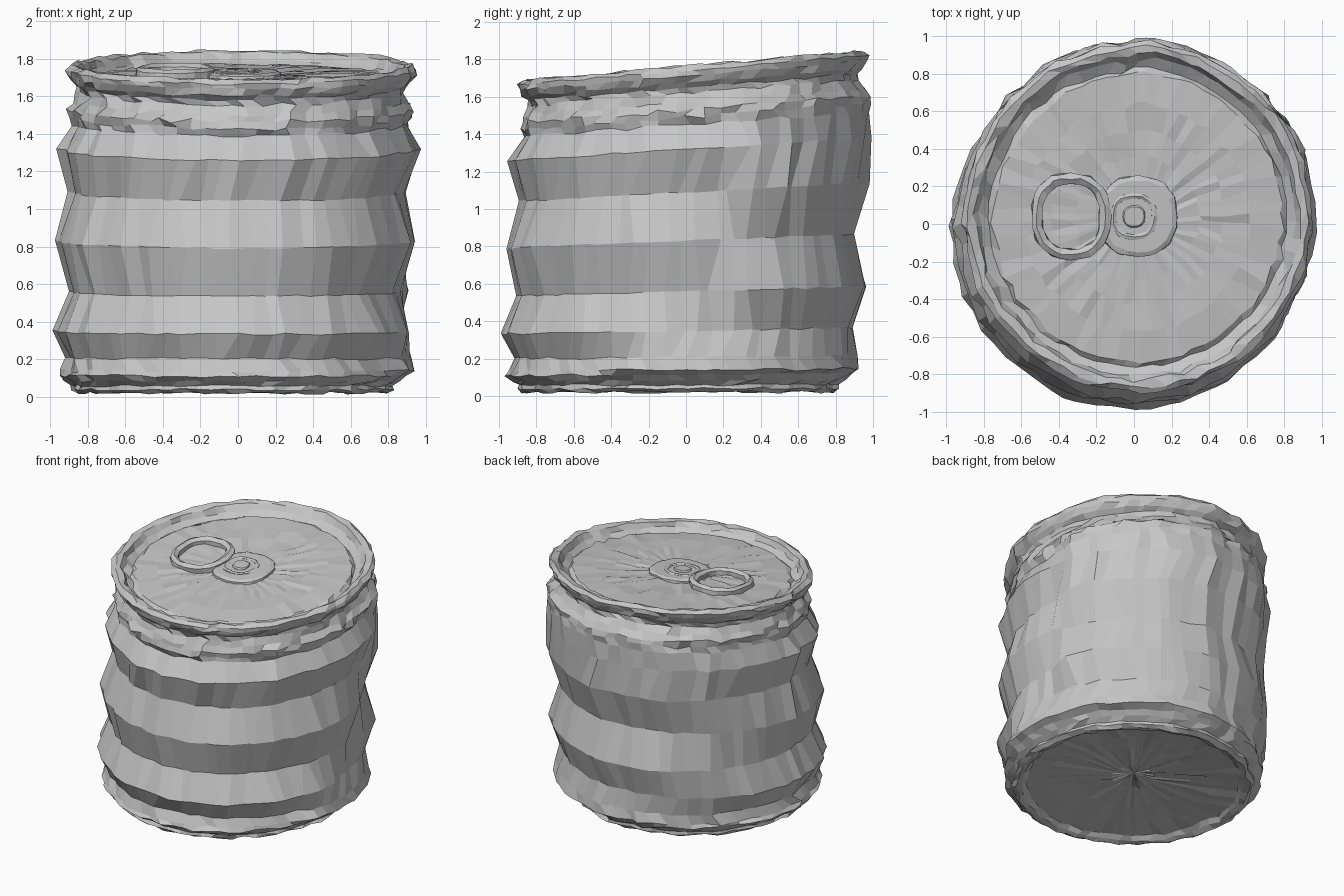
import bpy, bmesh, math, random

random.seed(4)
SEGMENTS = 64
cube = bpy.data.objects.get("Cube")
if cube:
    bpy.data.objects.remove(cube)

metal = bpy.data.materials.new("grey_metal")
metal.use_nodes = True
GREY = (0.57, 0.57, 0.57, 1)
metal.diffuse_color = GREY
metal.node_tree.nodes["Principled BSDF"].inputs["Base Color"].default_value = GREY


def lift(y, z):
    """Slope the upper part of the can up towards the back."""
    return max(0.0, z + 0.085 * y * z / 1.75)


def finish(name, bm):
    bmesh.ops.recalc_face_normals(bm, faces=bm.faces)
    mesh = bpy.data.meshes.new(name)
    bm.to_mesh(mesh)
    bm.free()
    mesh.materials.append(metal)
    obj = bpy.data.objects.new(name, mesh)
    bpy.context.collection.objects.link(obj)


def fold_weight(angle, z):
    """1 where the folds follow the front, 0 where they are offset at the back."""
    deg = (math.degrees(angle) + max(0, 90 * (0.6 - z))) % 360
    keys = [(0, 0.9), (12, 0.85), (22, 0), (110, 0), (150, 0.6), (185, 1), (340, 1), (360, 0.9)]
    for (a, u), (b, v) in zip(keys, keys[1:]):
        if a <= deg <= b:
            return u + (v - u) * (deg - a) / (b - a)


columns = [random.gauss(0, 0.008) for _ in range(SEGMENTS)]


def bridge(bm, rings):
    """Join neighbouring rings with quads."""
    for low, high in zip(rings, rings[1:]):
        for i in range(len(low)):
            j = (i + 1) % len(low)
            bm.faces.new((low[i], low[j], high[j], high[i]))


def lathe(name, rows, cap_start, cap_end):
    """Crumpled turned surface; rows hold z, front radius, back radius, radial and height noise."""
    bm = bmesh.new()
    rings = []
    for z, front, back, rough, bumpy in rows:
        ring = []
        skew = random.uniform(-0.5, 0.5)
        lean = z / 1.75
        for i in range(SEGMENTS):
            a = math.tau * (i + skew + random.uniform(-0.3, 0.3)) / SEGMENTS
            r = back + (front - back) * fold_weight(a, z)
            r += columns[i] * min(1, rough * 90) + random.uniform(-rough, rough)
            x = r * math.cos(a) - 0.03 + 0.05 * lean
            y = r * math.sin(a) - 0.045 + 0.08 * lean
            ring.append(bm.verts.new((x, y, lift(y, z + random.uniform(-bumpy, bumpy)))))
        rings.append(ring)
    bridge(bm, rings)
    for ring, z in ((rings[0], cap_start), (rings[-1], cap_end)):
        tip = bm.verts.new((0, 0, z))
        for i in range(SEGMENTS):
            bm.faces.new((ring[i], ring[(i + 1) % SEGMENTS], tip))
    finish(name, bm)


def turned(points, rough, bumpy):
    """Rows with the same radius front and back."""
    return [(z, r, r, rough, bumpy) for z, r in points]


# Domed base and its rolled foot
base = turned([(0.095, 0.15), (0.085, 0.4), (0.07, 0.6)], 0.004, 0.007)
foot = turned([(0.055, 0.75), (0.03, 0.785), (0.02, 0.82), (0.04, 0.85),
               (0.06, 0.845), (0.085, 0.88), (0.115, 0.915)], 0.01, 0.008)
# Folded side wall
wall = [(0.14, 0.90, 0.97, 0.012, 0.009), (0.21, 0.88, 0.95, 0.012, 0.008),
        (0.35, 0.955, 0.91, 0.012, 0.006), (0.56, 0.875, 0.975, 0.011, 0.005),
        (0.83, 0.95, 0.89, 0.011, 0.005), (1.09, 0.88, 0.965, 0.011, 0.005),
        (1.32, 0.95, 0.955, 0.014, 0.006), (1.45, 0.88, 0.95, 0.012, 0.01)]
# Crumpled shoulder
shoulder = [(1.49, 0.89, 0.95, 0.017, 0.014), (1.53, 0.90, 0.945, 0.017, 0.014),
            (1.57, 0.88, 0.91, 0.014, 0.014), (1.62, 0.86, 0.87, 0.012, 0.01)]
# Flared rim, inner wall, groove and lid
rim = turned([(1.65, 0.87), (1.675, 0.90), (1.71, 0.92), (1.74, 0.925), (1.765, 0.90),
              (1.755, 0.86), (1.715, 0.835), (1.685, 0.79)], 0.01, 0.008)
lid = turned([(1.705, 0.765), (1.71, 0.6), (1.71, 0.46), (1.705, 0.33)], 0.01, 0.008)
lid += turned([(1.705, 0.2), (1.705, 0.1)], 0.003, 0.005)
lathe("can_body", base + foot + wall + shoulder + rim + lid, 0.1, 1.705)


def loop(name, cx, cy, outer, inner, z, height, steps=28):
    """Crumpled flat ring with a peaked top; inner None gives a solid plate."""
    bm = bmesh.new()
    shape = [(outer, 0), (outer, 0.7)]
    if inner:
        mid = [(p + q) / 2 for p, q in zip(outer, inner)]
        shape += [(mid, 1), (inner, 0.7), (inner, 0)]
    else:
        shape += [([p * 0.88 for p in outer], 1)]
    rings = []
    for radii, h in shape:
        ring = []
        for i in range(steps):
            a = math.tau * i / steps
            k = 1 + random.uniform(-0.03, 0.03)
            c, s = math.cos(a), math.sin(a)
            # Slightly squared ellipse
            x = cx + k * radii[0] * math.copysign(abs(c) ** 0.85, c)
            y = cy + k * radii[1] * math.copysign(abs(s) ** 0.85, s)
            ring.append(bm.verts.new((x, y, lift(y, z + h * height + random.uniform(-0.003, 0.003)))))
        rings.append(ring)
    bridge(bm, rings)
    if not inner:
        bm.faces.new(rings[-1])
    finish(name, bm)


# Pull tab: raised finger loop, nose plate, raised curl and rivet
loop("tab_finger_loop", -0.335, 0.04, (0.21, 0.23), (0.155, 0.175), 1.70, 0.055)
loop("tab_nose_plate", 0.02, 0.04, (0.21, 0.215), None, 1.695, 0.035)
loop("tab_curl", 0.0, 0.04, (0.125, 0.125), (0.095, 0.095), 1.715, 0.022, 20)
loop("tab_rivet", 0.0, 0.04, (0.06, 0.06), None, 1.715, 0.025, 14)
